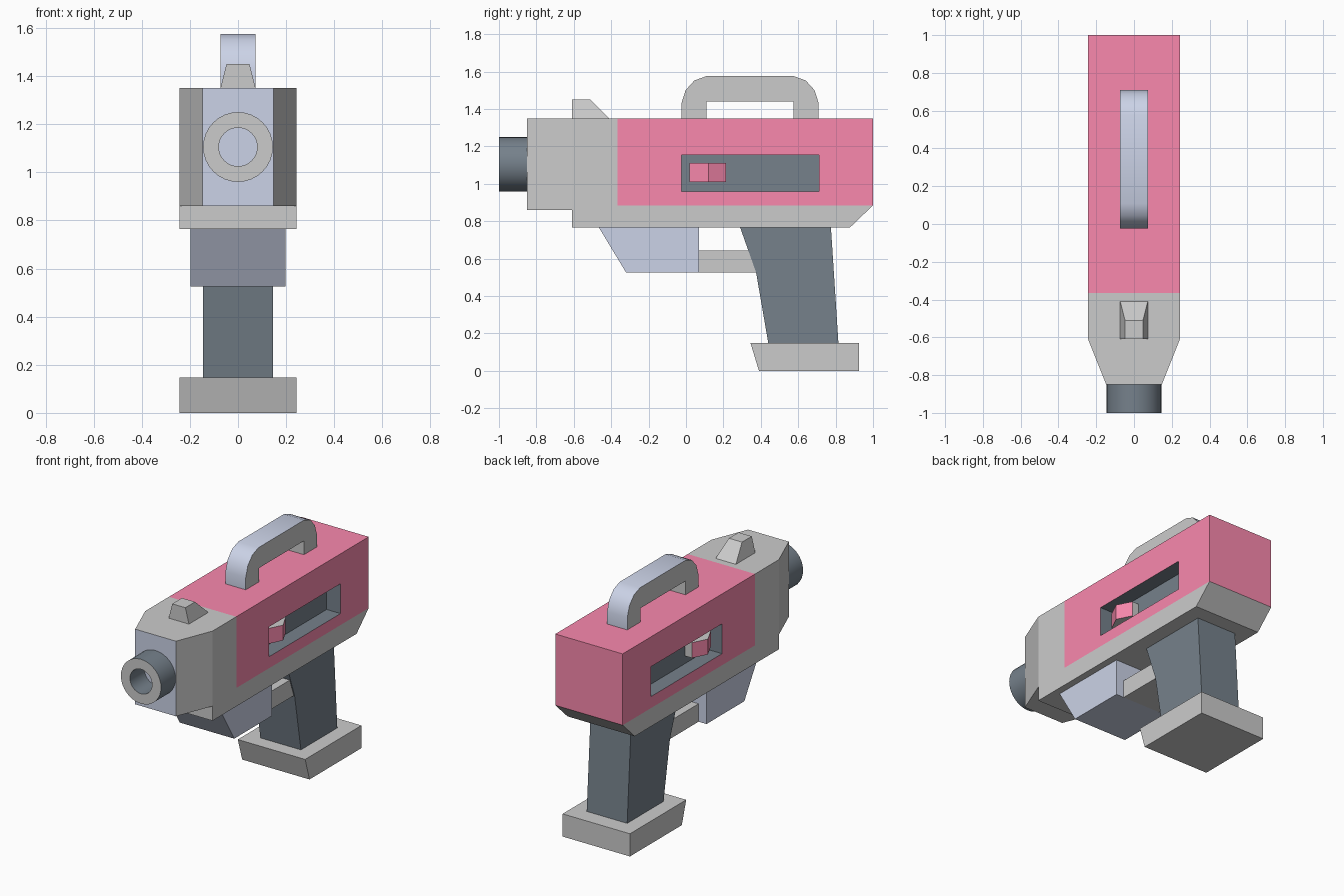
import bpy, bmesh, math
from mathutils import Vector

if "Cube" in bpy.data.objects:
    bpy.data.objects.remove(bpy.data.objects["Cube"])


def material(name, rgb):
    m = bpy.data.materials.new(name)
    m.diffuse_color = (*rgb, 1)
    m.use_nodes = True
    m.node_tree.nodes["Principled BSDF"].inputs["Base Color"].default_value = m.diffuse_color
    return m


MATS = [material("grey", (0.8, 0.8, 0.8)), material("pink", (0.95, 0.25, 0.42)),
        material("slate", (0.18, 0.22, 0.26)), material("pale_blue", (0.6, 0.65, 0.8))]
GREY, PINK, SLATE, PALE = range(4)


def finish(bm, name, smooth=None):
    me = bpy.data.meshes.new(name)
    bm.to_mesh(me)
    bm.free()
    for m in MATS:
        me.materials.append(m)
    if smooth:
        me.polygons.foreach_set("use_smooth", [True] * len(me.polygons))
        me.set_sharp_from_angle(angle=math.radians(smooth))
    ob = bpy.data.objects.new(name, me)
    bpy.context.collection.objects.link(ob)
    return ob


def prism(pts, lo, hi, axis="x", mat=GREY):
    """Extrude a (y, z) profile along x, or an (x, y) plan along z."""
    bm = bmesh.new()
    place = (lambda p, v: (v, *p)) if axis == "x" else (lambda p, v: (*p, v))
    a, b = ([bm.verts.new(place(p, v)) for p in pts] for v in (lo, hi))
    bm.faces.new(a)
    bm.faces.new(b)
    n = len(pts)
    for i in range(n):
        j = (i + 1) % n
        bm.faces.new((a[i], a[j], b[j], b[i]))
    bmesh.ops.recalc_face_normals(bm, faces=bm.faces)
    bm.normal_update()
    for f in bm.faces:
        f.material_index = mat
    return bm


W = 0.243   # half width of body

# Main body: pink shell over a grey keel and front, with a dark recess per side
bm = prism([(-0.61, 0.765), (0.875, 0.765), (1, 0.885), (1, 1.35), (-0.61, 1.35)], -W, W)
for axis, values in ((1, (-0.365, -0.025, 0.71)), (2, (0.885, 0.96, 1.155))):
    for v in values:
        co, no = Vector(), Vector()
        co[axis], no[axis] = v, 1
        bmesh.ops.bisect_plane(bm, geom=bm.verts[:] + bm.edges[:] + bm.faces[:],
                               dist=1e-5, plane_co=co, plane_no=no)
bm.normal_update()
slots = []
for f in bm.faces:
    c = f.calc_center_median()
    if c.y > -0.365 and c.z > 0.886:
        f.material_index = PINK
    if abs(f.normal.x) > 0.9 and -0.025 < c.y < 0.71 and 0.96 < c.z < 1.155:
        slots.append(f)
for f in bmesh.ops.extrude_discrete_faces(bm, faces=slots)["faces"]:
    inward = -math.copysign(0.1, f.calc_center_median().x)
    for v in f.verts:
        v.co.x += inward
    for e in f.edges:
        for g in e.link_faces:
            g.material_index = SLATE
bmesh.ops.recalc_face_normals(bm, faces=bm.faces)
finish(bm, "body")

# Tapered nose
bm = prism([(-W, -0.61), (-0.147, -0.85), (0.147, -0.85), (W, -0.61)], 0.86, 1.35, "z")
for f in bm.faces:
    if f.normal.y < -0.9:
        f.material_index = PALE
finish(bm, "nose")

# Hollow barrel, turned about the y axis
bm = bmesh.new()
N = 32
rings = []
for r, y in ((0.145, -0.85), (0.145, -1), (0.08, -1), (0.08, -0.85)):
    rings.append([bm.verts.new((r * math.cos(t), y, 1.105 + r * math.sin(t)))
                  for t in (2 * math.pi * i / N for i in range(N))])
for k, (a, b) in enumerate(zip(rings, rings[1:])):
    for i in range(N):
        j = (i + 1) % N
        f = bm.faces.new((a[i], a[j], b[j], b[i]))
        f.material_index = GREY if k == 1 else SLATE
bm.faces.new(rings[-1]).material_index = SLATE
bmesh.ops.recalc_face_normals(bm, faces=bm.faces)
# make sure the muzzle ring looks forward
bm.normal_update()
if next(f for f in bm.faces if f.material_index == GREY).normal.y > 0:
    bmesh.ops.reverse_faces(bm, faces=bm.faces)
finish(bm, "barrel", 40)

# Front sight, narrower at the top
bm = prism([(-0.61, 1.35), (-0.41, 1.35), (-0.51, 1.45), (-0.61, 1.45)], -0.073, 0.073)
for v in bm.verts:
    if v.co.z > 1.4:
        v.co.x *= 0.65
finish(bm, "front_sight")

# Carry handle with rounded shoulders
half = [(0.342, 1.35), (0.367, 1.35), (0.367, 1.43), (0.345, 1.5), (0.298, 1.552), (0.235, 1.575)]
outer = [(0.3425 + s * y, z) for s, row in ((-1, half[1:]), (1, half[:0:-1])) for y, z in row]
inner = [(0.575, 1.35), (0.575, 1.44), (0.11, 1.44), (0.11, 1.35)]
bm = prism(outer + inner, -0.073, 0.073)
for f in bm.faces:
    c = f.calc_center_median()
    inside = 0.1 < c.y < 0.58 and c.z < 1.45
    if abs(f.normal.x) < 0.5 and not inside:
        f.material_index = PALE
finish(bm, "carry_handle", 32)

# Ridged slider in each recess
for s, side in ((1, "right"), (-1, "left")):
    bm = prism([(s * x, y) for x, y in ((0.143, 0.02), (0.193, 0.02), (0.242, 0.12),
                                        (0.193, 0.215), (0.143, 0.215))], 1.01, 1.11, "z")
    for f in bm.faces:
        if 0.5 < s * f.normal.x:
            f.material_index = PINK
    finish(bm, "slider_" + side)

# Lower block, guard bar, grip and base
for name, pts, hw, mat in (
        ("lower_block", [(-0.465, 0.765), (-0.32, 0.525), (0.07, 0.525), (0.07, 0.765)], 0.197, PALE),
        ("guard_bar", [(0.07, 0.525), (0.4, 0.525), (0.4, 0.642), (0.07, 0.642)], 0.14, GREY),
        ("grip", [(0.29, 0.765), (0.375, 0.525), (0.44, 0.148), (0.815, 0.148), (0.775, 0.765)], 0.146, SLATE),
        ("grip_base", [(0.345, 0.148), (0.39, 0), (0.925, 0), (0.925, 0.148)], W, GREY)):
    finish(prism(pts, -hw, hw, mat=mat), name)
